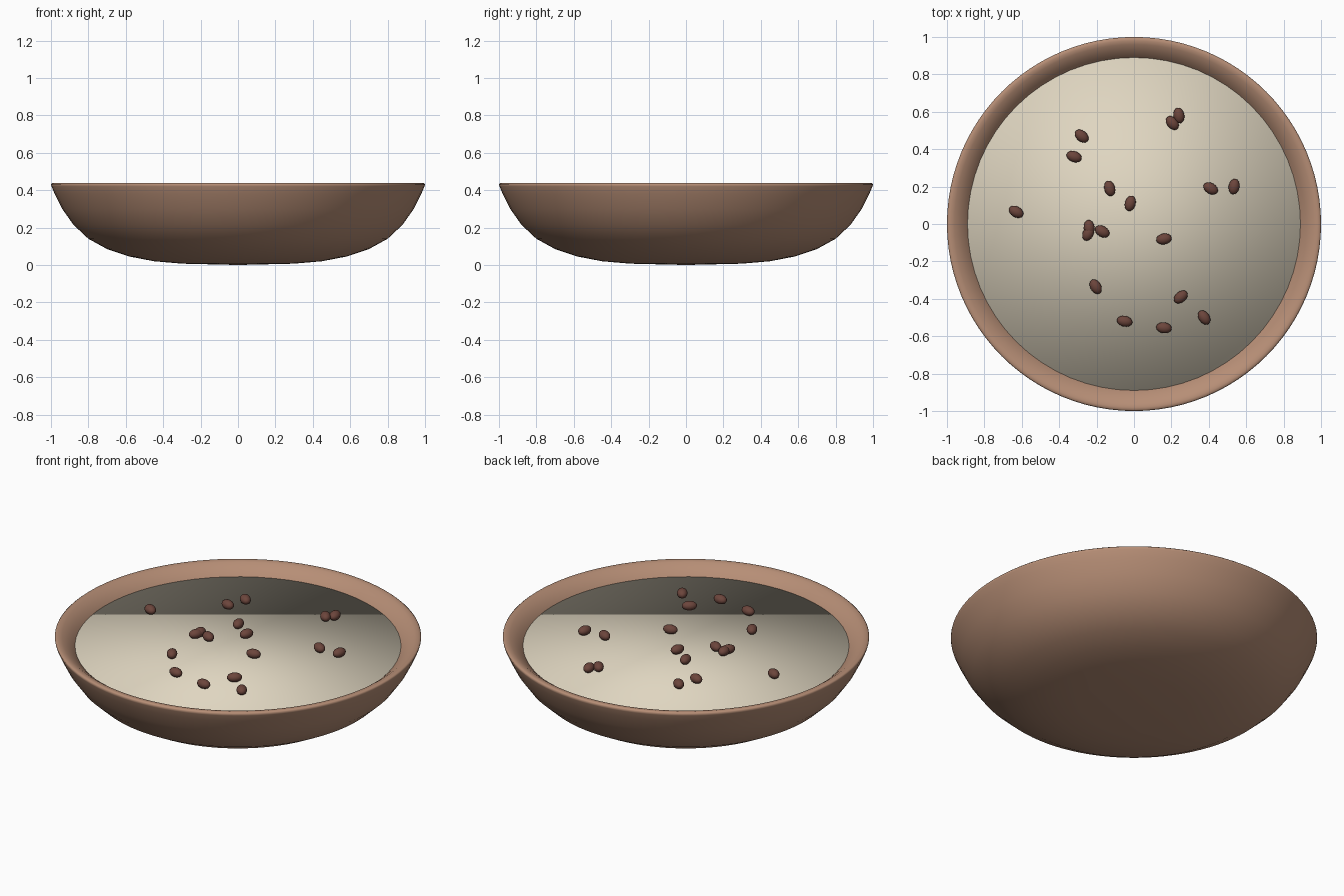
import bpy, bmesh, math
from mathutils import Matrix

cube = bpy.data.objects.get("Cube")
if cube:
    bpy.data.objects.remove(cube, do_unlink=True)


def material(name, rgb):
    m = bpy.data.materials.new(name)
    m.use_nodes = True
    m.diffuse_color = (*rgb, 1)
    m.node_tree.nodes["Principled BSDF"].inputs["Base Color"].default_value = (*rgb, 1)
    return m


def finish(bm, name, mat):
    mesh = bpy.data.meshes.new(name)
    for f in bm.faces:
        f.smooth = True
    bm.to_mesh(mesh)
    bm.free()
    mesh.materials.append(mat)
    obj = bpy.data.objects.new(name, mesh)
    bpy.context.collection.objects.link(obj)
    return obj


clay = material("brown clay", (0.47, 0.27, 0.18))
cream = material("cream", (0.74, 0.67, 0.53))
bean_brown = material("dark bean brown", (0.15, 0.06, 0.045))

# Bowl: one turned profile, up the outside, over the rounded lip, down the inside
profile = [(0, 0), (.3, .007), (.45, .02), (.58, .045), (.7, .085), (.8, .14),
           (.88, .215), (.94, .3), (.98, .38), (.997, .42), (1, .432), (.993, .438),
           (.98, .439), (.96, .434), (.925, .41), (.885, .373), (.84, .28),
           (.74, .17), (.5, .09), (0, .065)]
bm = bmesh.new()
verts = [bm.verts.new((r, 0, z)) for r, z in profile]
edges = [bm.edges.new(pair) for pair in zip(verts, verts[1:])]
bmesh.ops.spin(bm, geom=verts + edges, axis=(0, 0, 1), cent=(0, 0, 0),
               angle=math.tau, steps=96, use_duplicate=False)
bmesh.ops.remove_doubles(bm, verts=bm.verts, dist=0.0005)
bmesh.ops.recalc_face_normals(bm, faces=bm.faces)
finish(bm, "bowl", clay)

# Porridge: a shallow smooth-shaded disc with its rim tucked into the bowl wall
bm = bmesh.new()
bmesh.ops.create_cone(bm, cap_ends=True, segments=64, radius1=.89, radius2=.89,
                      depth=.03, matrix=Matrix.Translation((0, 0, .363)))
finish(bm, "porridge", cream)

# Beans: x, y and heading in degrees
beans = [(-.28, .47, -40), (-.32, .36, -20), (.24, .58, 100), (.205, .54, -50),
         (-.13, .19, 105), (-.02, .11, 75), (-.63, .065, -30), (-.24, -.02, 95),
         (-.245, -.05, 65), (-.17, -.04, -30), (.16, -.08, 10), (.41, .19, -30),
         (.535, .2, 80), (-.205, -.335, -60), (.25, -.39, 40), (-.05, -.52, -12),
         (.16, -.555, -8), (.375, -.5, -55)]
for i, (x, y, heading) in enumerate(beans):
    bm = bmesh.new()
    bmesh.ops.create_uvsphere(bm, u_segments=16, v_segments=10, radius=1)
    bm.transform(Matrix.Diagonal((.042, .029, .026, 1)))
    obj = finish(bm, f"bean_{i + 1}", bean_brown)
    obj.location = (x, y, .403)
    obj.rotation_euler.z = math.radians(heading)
